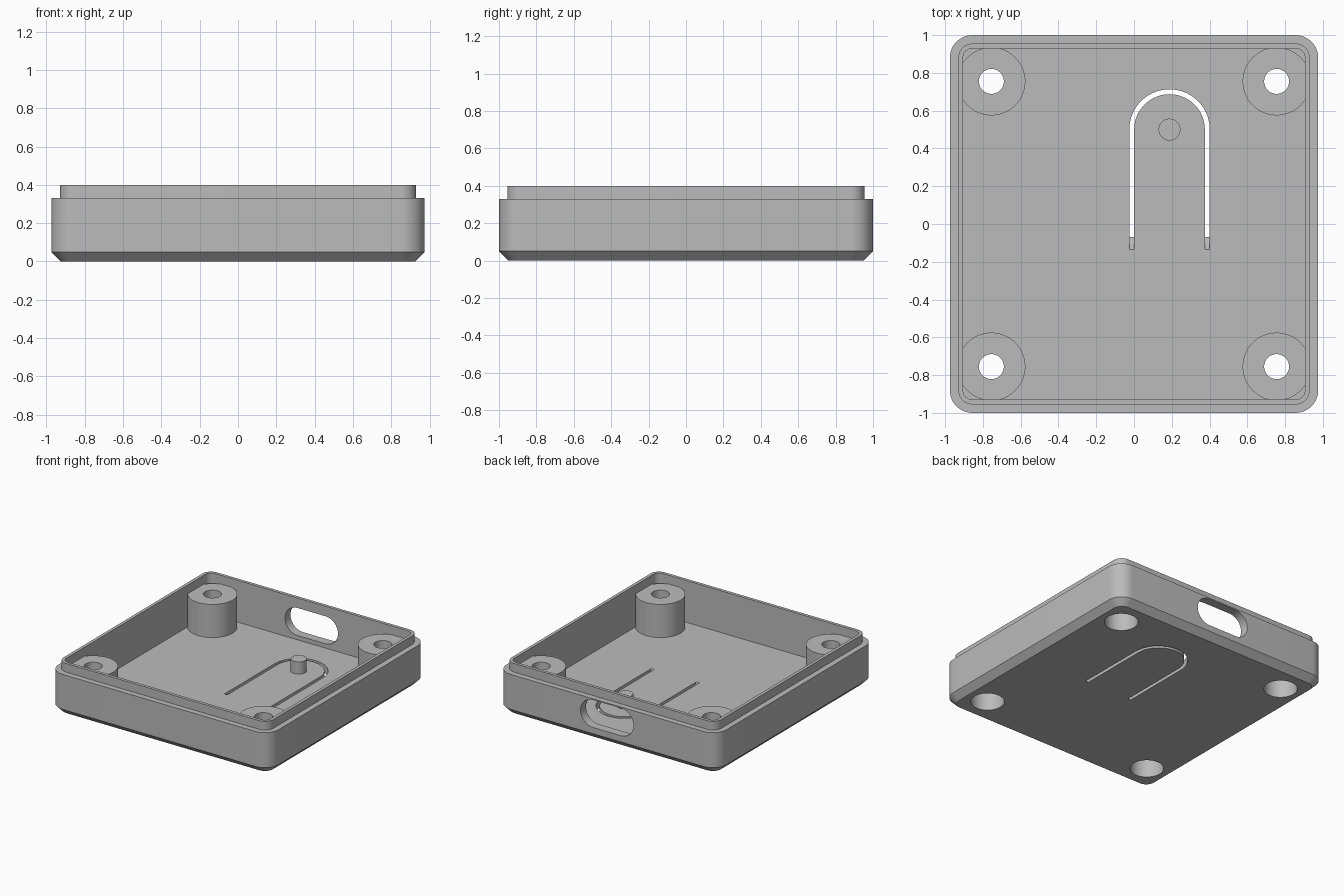
import bpy, bmesh, math

if "Cube" in bpy.data.objects:
    bpy.data.objects.remove(bpy.data.objects["Cube"], do_unlink=True)

HALF_X, HALF_Y = 0.975, 1.0
CHAMFER, SHOULDER, TOP, FLOOR = 0.05, 0.33, 0.4, 0.065
CORNER = 0.12
LIP, WALL = 0.045, 0.07          # insets of the lip and the inner wall

grey = bpy.data.materials.new("plastic_grey")
grey.use_nodes = True
colour = (0.5, 0.5, 0.5, 1)
grey.diffuse_color = colour
grey.node_tree.nodes["Principled BSDF"].inputs["Base Color"].default_value = colour


def arc(cx, cy, r, start, end, steps):
    """Points along an arc, angles in degrees."""
    angles = [math.radians(start + (end - start) * i / steps) for i in range(steps + 1)]
    return [(cx + r * math.cos(a), cy + r * math.sin(a)) for a in angles]


def rounded_rect(hx, hy, r):
    pts = []
    for i, (sx, sy) in enumerate([(1, 1), (-1, 1), (-1, -1), (1, -1)]):
        pts += arc(sx * (hx - r), sy * (hy - r), r, i * 90, i * 90 + 90, 12)
    return pts


def inset_rect(inset):
    return rounded_rect(HALF_X - inset, HALF_Y - inset, CORNER - inset)


def circle(cx, cy, r):
    return arc(cx, cy, r, 0, 360, 64)[:-1]


def loft(name, rings):
    """Closed solid through (outline, z) rings with equal point counts."""
    bm = bmesh.new()
    loops = [[bm.verts.new((x, y, z)) for x, y in pts] for pts, z in rings]
    for low, high in zip(loops, loops[1:]):
        n = len(low)
        for i in range(n):
            j = (i + 1) % n
            bm.faces.new((low[i], low[j], high[j], high[i]))
    bm.faces.new(loops[0][::-1])
    bm.faces.new(loops[-1])
    bmesh.ops.recalc_face_normals(bm, faces=bm.faces[:])
    mesh = bpy.data.meshes.new(name)
    bm.to_mesh(mesh)
    bm.free()
    mesh.materials.append(grey)
    obj = bpy.data.objects.new(name, mesh)
    bpy.context.collection.objects.link(obj)
    return obj


def activate(obj):
    bpy.ops.object.select_all(action='DESELECT')
    obj.select_set(True)
    bpy.context.view_layer.objects.active = obj


def cut(target, cutter):
    """Subtract the cutter from the target, then discard the cutter."""
    cutter.hide_render = True
    activate(target)
    mod = target.modifiers.new("cut", 'BOOLEAN')
    mod.operation, mod.solver, mod.object = 'DIFFERENCE', 'EXACT', cutter
    bpy.ops.object.modifier_apply(modifier=mod.name)
    bpy.data.objects.remove(cutter, do_unlink=True)


# Outer body: chamfered base, straight sides, stepped lip
case = loft("case_shell", [
    (inset_rect(CHAMFER), 0), (inset_rect(0), CHAMFER), (inset_rect(0), SHOULDER),
    (inset_rect(LIP), SHOULDER), (inset_rect(LIP), TOP)])

# Cavity, leaving four screw bosses standing in the corners
corners = [(sx * 0.755, sy * 0.755) for sx in (-1, 1) for sy in (-1, 1)]
cavity = loft("cavity", [(inset_rect(WALL), FLOOR), (inset_rect(WALL), TOP + 0.1)])
for x, y in corners:
    cut(cavity, loft("boss", [(circle(x, y, 0.18), 0), (circle(x, y, 0.18), SHOULDER)]))
cut(case, cavity)

# Screw holes with deep counterbores from below
for x, y in corners:
    big, small = circle(x, y, 0.122), circle(x, y, 0.066)
    cut(case, loft("screw_hole", [(big, -0.1), (big, 0.23), (small, 0.23), (small, TOP + 0.1)]))

# Rounded port through the back wall
port_pts = arc(0.125, 0.21, 0.11, -90, 90, 20) + arc(-0.125, 0.21, 0.11, 90, 270, 20)
port = loft("port", [(port_pts, 0.8), (port_pts, 1.2)])
for v in port.data.vertices:
    v.co = (v.co.x, v.co.z, v.co.y)
port.data.flip_normals()
cut(case, port)

# U-shaped slot around the flexible tongue, its ends sloping with height
PIN_X, PIN_Y = 0.188, 0.5


def slot_outline(z):
    end = -0.07 - z
    outer, inner = 0.213, 0.187
    return ([(PIN_X + outer, end)] + arc(PIN_X, PIN_Y, outer, 0, 180, 40)
            + [(PIN_X - outer, end), (PIN_X - inner, end)]
            + arc(PIN_X, PIN_Y, inner, 180, 0, 40) + [(PIN_X + inner, end)])


cut(case, loft("slot", [(slot_outline(z), z) for z in (-0.02, 0.09)]))

# Push pin on the tongue
pin_ring = circle(PIN_X, PIN_Y, 0.058)
pin = loft("push_pin", [(pin_ring, FLOOR - 0.02), (pin_ring, 0.163)])

for obj in (case, pin):
    activate(obj)
    bpy.ops.object.shade_smooth_by_angle(angle=math.radians(30))
